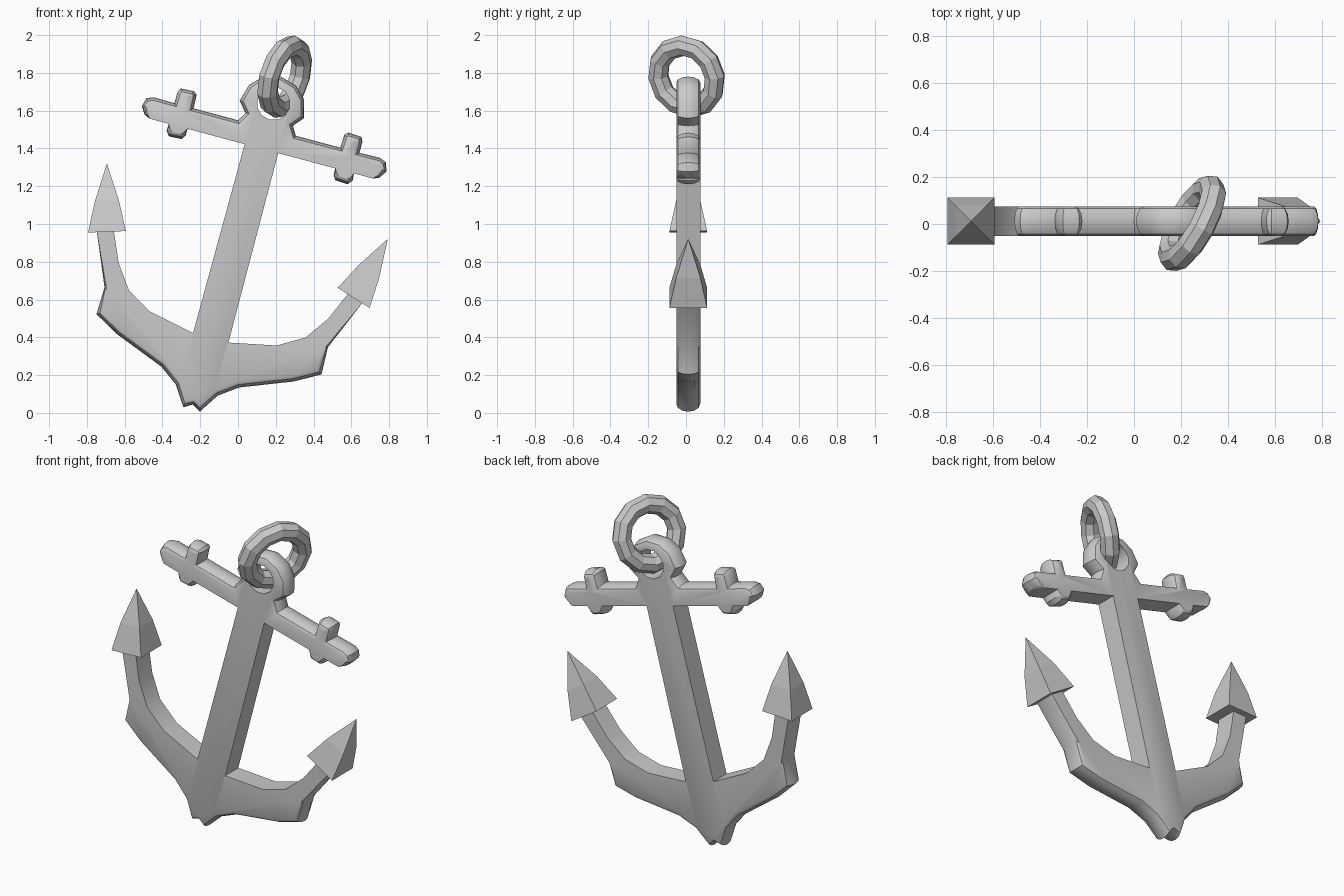
import bpy, bmesh, math
from mathutils import Vector

if "Cube" in bpy.data.objects:
    bpy.data.objects.remove(bpy.data.objects["Cube"])

TILT = math.radians(15)
ORIGIN = (0.124, 0.012, 1.399)   # shank axis, at the underside of the crossbar
HALF = 0.0635                    # half thickness of the plate


def finish(name, bm, smooth):
    """Turn a half mesh into a tilted, mirrored object."""
    bmesh.ops.recalc_face_normals(bm, faces=bm.faces)
    me = bpy.data.meshes.new(name)
    bm.to_mesh(me)
    bm.free()
    ob = bpy.data.objects.new(name, me)
    bpy.context.collection.objects.link(ob)
    ob.location = ORIGIN
    ob.rotation_euler = (0, TILT, 0)
    mod = ob.modifiers.new("mirror", 'MIRROR')
    mod.use_axis[0] = True
    mod.use_clip = True
    if smooth:
        bpy.ops.object.select_all(action='DESELECT')
        ob.select_set(True)
        bpy.context.view_layer.objects.active = ob
        bpy.ops.object.shade_smooth_by_angle(angle=math.radians(32))
    return ob


def miters(points):
    """Outward offset direction at each point of an open clockwise chain."""
    p = [Vector(q[:2]) for q in points]
    edge = []
    for a, b in zip(p, p[1:]):
        d = (b - a).normalized()
        edge.append(Vector((-d.y, d.x)))
    result = []
    for i in range(len(p)):
        if i == 0:
            result.append(Vector((0, 1)))
        elif i == len(p) - 1:
            result.append(Vector((0, -1)))
        else:
            n = (edge[i - 1] + edge[i]).normalized()
            result.append(n / max(n.dot(edge[i]), 0.75))
    return result


# Half silhouette from eye top to crown: across, up, rounding of the edge
R = 0.032
outline = [
    # eye
    (0, .395, R), (.09, .37, R), (.15, .31, R), (.177, .215, R), (.13, .16, R),
    # crossbar with its knobs
    (.158, .113, R), (.402, .113, R), (.405, .185, R), (.423, .201, R),
    (.495, .197, R), (.507, .174, R), (.507, .113, R), (.62, .115, R),
    (.657, .10, R), (.67, .054, .02), (.643, .013, .015), (.612, 0, 0),
    (.508, 0, 0), (.51, -.038, .02), (.49, -.064, .025), (.42, -.06, .025),
    (.405, -.035, .02), (.405, 0, 0),
    # shank and inside of the arm
    (.092, 0, 0), (.097, -1.037, 0), (.347, -.986, 0), (.484, -.906, 0),
    (.575, -.777, 0), (.643, -.62, 0),
    # outside of the arm and crown
    (.728, -.65, 0), (.612, -.925, .01), (.617, -1.072, R), (.483, -1.147, R),
    (.213, -1.252, R), (.115, -1.323, R), (.045, -1.43, R), (0, -1.402, R),
]
directions = miters(outline)
hole = [(.088 * math.sin(a), .247 - .088 * math.cos(a), 0)
        for a in (math.pi * i / 6 for i in range(7))]
hole[0] = (0, hole[0][1], 0)
hole[-1] = (0, hole[-1][1], 0)
chain = outline + hole
directions += [Vector((0, 0))] * len(hole)

bm = bmesh.new()
loops = []
for k in range(7):
    a = math.pi * (k / 6 - 0.5)
    loop = []
    for (x, z, r), d in zip(chain, directions):
        s = r * (1 - math.cos(a))
        loop.append(bm.verts.new((x - d.x * s, HALF * math.sin(a), z - d.y * s)))
    loops.append(loop)
bm.faces.new(loops[0])
bm.faces.new(loops[-1])
for lo, hi in zip(loops, loops[1:]):
    for i in range(len(chain) - 1):
        if i != len(outline) - 1:          # leave the mirror plane open
            bm.faces.new((lo[i], lo[i + 1], hi[i + 1], hi[i]))
# orient outward: the front cap must face -y
body = finish("anchor_body", bm, True)
me = body.data
if me.polygons[0].normal.y > 0:
    me.flip_normals()

# Flukes: slightly bowed four-sided spikes on the arm ends
bm = bmesh.new()
base = Vector((.676, 0, -.637))
tip = Vector((.77, 0, -.288))
axis = tip - base
side = Vector((.187, 0, -.058)).normalized()
rings = []
for t, w in ((0, .1), (.45, .064)):
    c = base + axis * t
    rings.append([bm.verts.new(c + side * (sx * w) + Vector((0, sy * w, 0)))
                  for sx, sy in ((-1, -1), (1, -1), (1, 1), (-1, 1))])
top = bm.verts.new(tip)
bm.faces.new(rings[0])
for i in range(4):
    j = (i + 1) % 4
    bm.faces.new((rings[0][i], rings[0][j], rings[1][j], rings[1][i]))
    bm.faces.new((rings[1][i], rings[1][j], top))
finish("flukes", bm, False)

# Loose ring through the eye
bpy.ops.mesh.primitive_torus_add(major_segments=12, minor_segments=8,
                                 major_radius=.17, minor_radius=.056,
                                 location=(.247, .003, 1.78))
ring = bpy.context.object
ring.name = "ring"
ring.rotation_euler = Vector((.845, -.46, -.27)).to_track_quat('Z', 'Y').to_euler()
